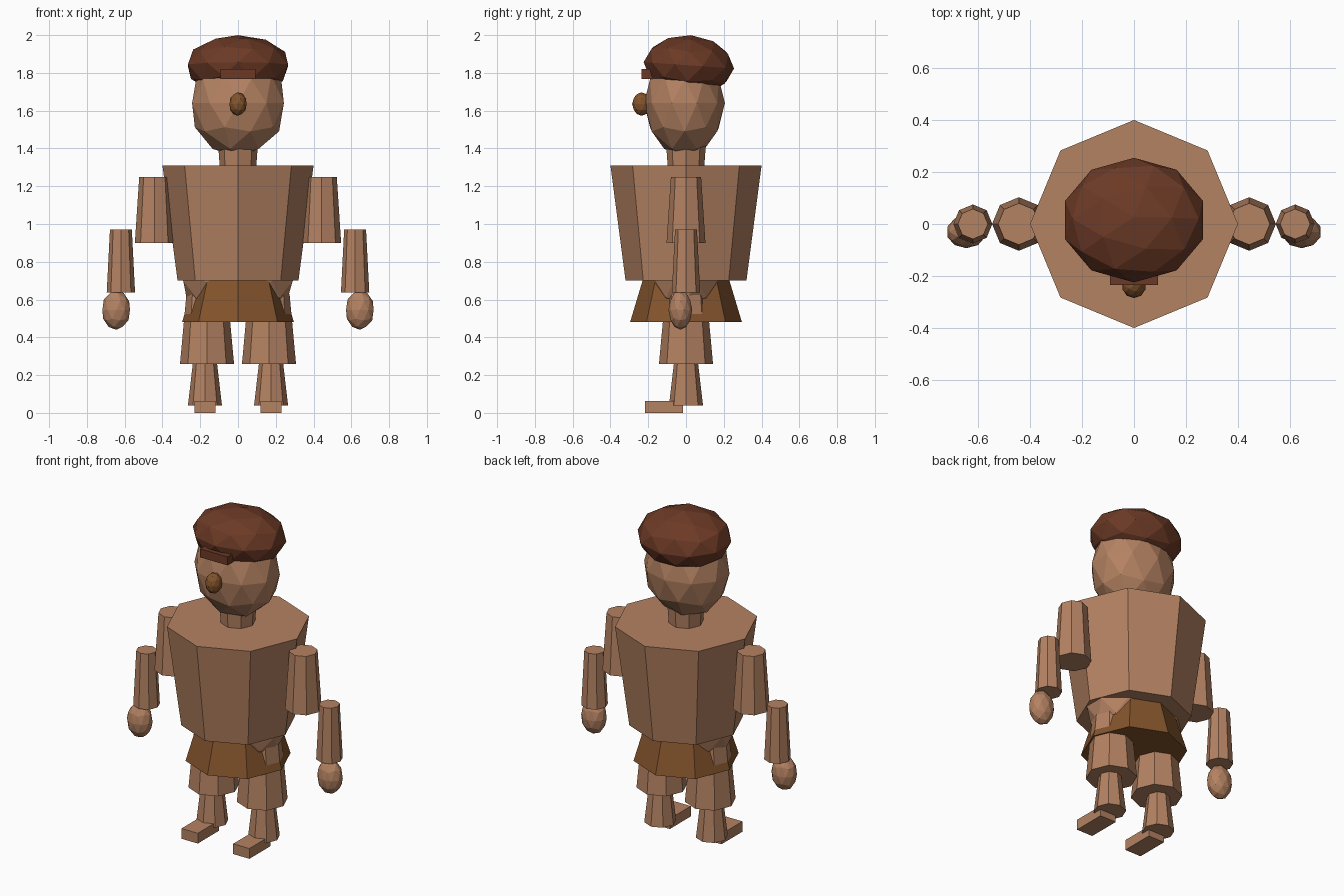
import bpy, bmesh, math
from mathutils import Matrix

if "Cube" in bpy.data.objects:
    bpy.data.objects.remove(bpy.data.objects["Cube"])


def material(name, rgb):
    m = bpy.data.materials.new(name)
    m.diffuse_color = (*rgb, 1.0)
    m.use_nodes = True
    m.node_tree.nodes["Principled BSDF"].inputs["Base Color"].default_value = m.diffuse_color
    return m


SKIN = material("skin_tan", (0.456, 0.223, 0.122))
LEATHER = material("leather_brown", (0.231, 0.089, 0.025))
HAT = material("hat_red_brown", (0.150, 0.042, 0.019))


def finish(name, bm, mat):
    bmesh.ops.recalc_face_normals(bm, faces=bm.faces)
    me = bpy.data.meshes.new(name)
    bm.to_mesh(me)
    bm.free()
    me.materials.append(mat)
    ob = bpy.data.objects.new(name, me)
    bpy.context.collection.objects.link(ob)
    return ob


def taper(name, x, z0, z1, r0, r1, mat=SKIN):
    """Eight-sided tapered post from z0 to z1, corners on the x and y axes."""
    bm = bmesh.new()
    bmesh.ops.create_cone(bm, cap_ends=True, segments=8, radius1=r0, radius2=r1,
                          depth=z1 - z0,
                          matrix=Matrix.Translation((x, 0, (z0 + z1) / 2)))
    return finish(name, bm, mat)


def blob(name, center, size, mat=SKIN, tilt=0.0):
    """Faceted ellipsoid with the given half sizes, tilted about x."""
    bm = bmesh.new()
    bmesh.ops.create_icosphere(bm, subdivisions=2, radius=1)
    wide = max(v.co.x for v in bm.verts)
    scale = Matrix.Diagonal((size[0] / wide, size[1], size[2], 1))
    turn = Matrix.Rotation(math.radians(tilt), 4, 'X')
    bmesh.ops.transform(bm, matrix=Matrix.Translation(center) @ turn @ scale,
                        verts=bm.verts)
    return finish(name, bm, mat)


def box(name, lo, hi, mat=SKIN):
    bm = bmesh.new()
    mid = [(a + b) / 2 for a, b in zip(lo, hi)]
    dim = [b - a for a, b in zip(lo, hi)]
    bmesh.ops.create_cube(bm, size=1, matrix=Matrix.Translation(mid)
                          @ Matrix.Diagonal((*dim, 1)))
    return finish(name, bm, mat)


# Body
taper("torso", 0, 0.70, 1.31, 0.32, 0.40)
blob("hips", (0, 0, 0.70), (0.29, 0.20, 0.20))
taper("skirt", 0, 0.48, 0.70, 0.296, 0.23, LEATHER)

# Head
taper("neck", 0, 1.28, 1.42, 0.095, 0.105)
blob("head", (0, -0.008, 1.64), (0.243, 0.214, 0.285))
blob("nose", (0, -0.235, 1.635), (0.045, 0.05, 0.062), LEATHER)

# Cap with a small brim plate
blob("cap", (0, 0.015, 1.84), (0.265, 0.24, 0.16), HAT, -4)
box("cap_brim", (-0.093, -0.235, 1.768), (0.093, -0.17, 1.82), HAT)

# Limbs, both sides
for side, s in (("left", -1), ("right", 1)):
    taper(f"{side}_upper_arm", s * 0.443, 0.90, 1.25, 0.103, 0.08)
    taper(f"{side}_forearm", s * 0.62, 0.637, 0.97, 0.075, 0.058)
    blob(f"{side}_hand", (s * 0.645, -0.03, 0.545), (0.073, 0.063, 0.105))
    taper(f"{side}_thigh", s * 0.164, 0.26, 0.63, 0.143, 0.109)
    taper(f"{side}_shin", s * 0.175, 0.04, 0.28, 0.09, 0.062)
    cx = s * 0.175
    box(f"{side}_foot", (cx - 0.055, -0.218, 0.0), (cx + 0.055, -0.015, 0.063))
